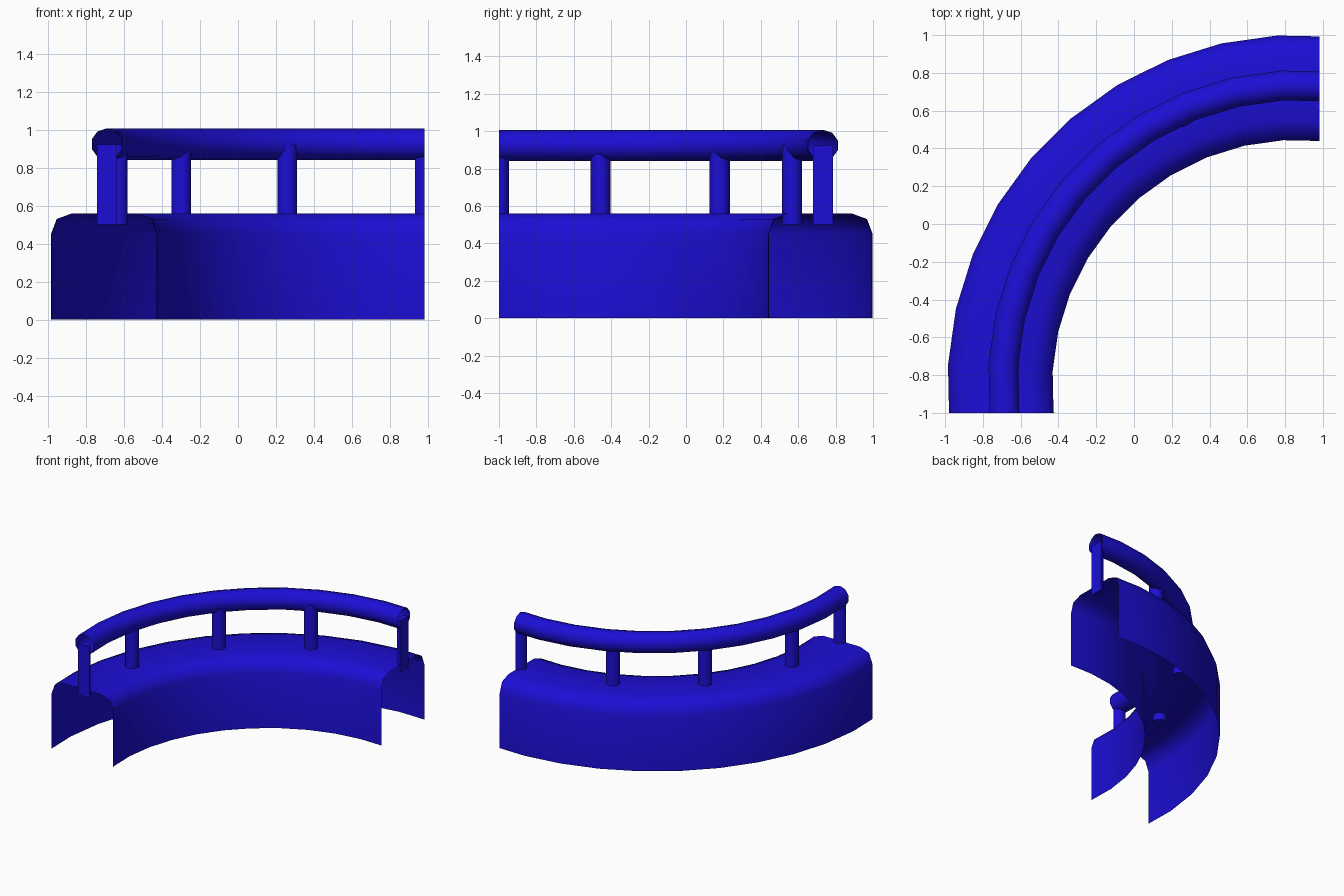
import bpy, bmesh, math
from mathutils import Vector, Matrix

if "Cube" in bpy.data.objects:
    bpy.data.objects.remove(bpy.data.objects["Cube"])

X_END, Y_END = 0.983, -1.0      # planes that trim both ends of the curve
STEP = math.radians(9.24)

mat = bpy.data.materials.new("blue")
mat.diffuse_color = (0.011, 0.0045, 0.66, 1)
mat.use_nodes = True
mat.node_tree.nodes["Principled BSDF"].inputs["Base Color"].default_value = mat.diffuse_color


def trim(bm, cap):
    for co, no in (((X_END, 0, 0), (1, 0, 0)), ((0, Y_END, 0), (0, -1, 0))):
        geom = bm.verts[:] + bm.edges[:] + bm.faces[:]
        bmesh.ops.bisect_plane(bm, geom=geom, dist=1e-5, plane_co=co,
                               plane_no=no, clear_outer=True)
        if cap:
            rim = [e for e in bm.edges if e.is_boundary]
            if rim:
                bmesh.ops.holes_fill(bm, edges=rim, sides=0)


def finish(bm, name, cap=False):
    trim(bm, cap)
    bmesh.ops.recalc_face_normals(bm, faces=bm.faces[:])
    me = bpy.data.meshes.new(name)
    bm.to_mesh(me)
    bm.free()
    me.materials.append(mat)
    ob = bpy.data.objects.new(name, me)
    bpy.context.collection.objects.link(ob)
    bpy.ops.object.select_all(action='DESELECT')
    ob.select_set(True)
    bpy.context.view_layer.objects.active = ob
    bpy.ops.object.shade_smooth_by_angle(angle=math.radians(60))
    return ob


def sweep(name, profile, cx, cy, closed):
    """Sweep a (radius, z) profile round a quarter circle, open at both ends."""
    bm = bmesh.new()
    rings = []
    for i in range(14):
        a = math.radians(45) + (i - 6.5) * STEP
        rings.append([bm.verts.new((cx - r * math.cos(a), cy + r * math.sin(a), z))
                      for r, z in profile])
    n = len(profile)
    for p, q in zip(rings, rings[1:]):
        for j in range(n if closed else n - 1):
            k = (j + 1) % n
            bm.faces.new((p[j], q[j], q[k], p[k]))
    return finish(bm, name)


# curved wall: hollow shell with rounded top edges, open underneath
sweep("curved_wall", [(1.857, 0), (1.857, 0.45), (1.827, 0.53), (1.745, 0.56),
                      (1.41, 0.56), (1.328, 0.53), (1.302, 0.45), (1.302, 0)],
      0.869, -0.856, False)

# handrail: ten-sided tube
tube = [(1.573 + 0.083 * math.sin(i * math.pi / 5),
         0.924 + 0.083 * math.cos(i * math.pi / 5)) for i in range(10)]
sweep("handrail", tube, 0.879, -0.837, True)

# posts: the two end posts are cut in half by the trim planes
posts = [(-0.69, -1.0), (-0.633, -0.457), (-0.298, 0.18), (0.26, 0.567), (0.983, 0.733)]
for i, (x, y) in enumerate(posts):
    bm = bmesh.new()
    bmesh.ops.create_cone(bm, cap_ends=True, segments=10, radius1=0.054,
                          radius2=0.054, depth=0.42,
                          matrix=Matrix.Translation(Vector((x, y, 0.712))))
    finish(bm, "post_%d" % (i + 1), cap=True)
